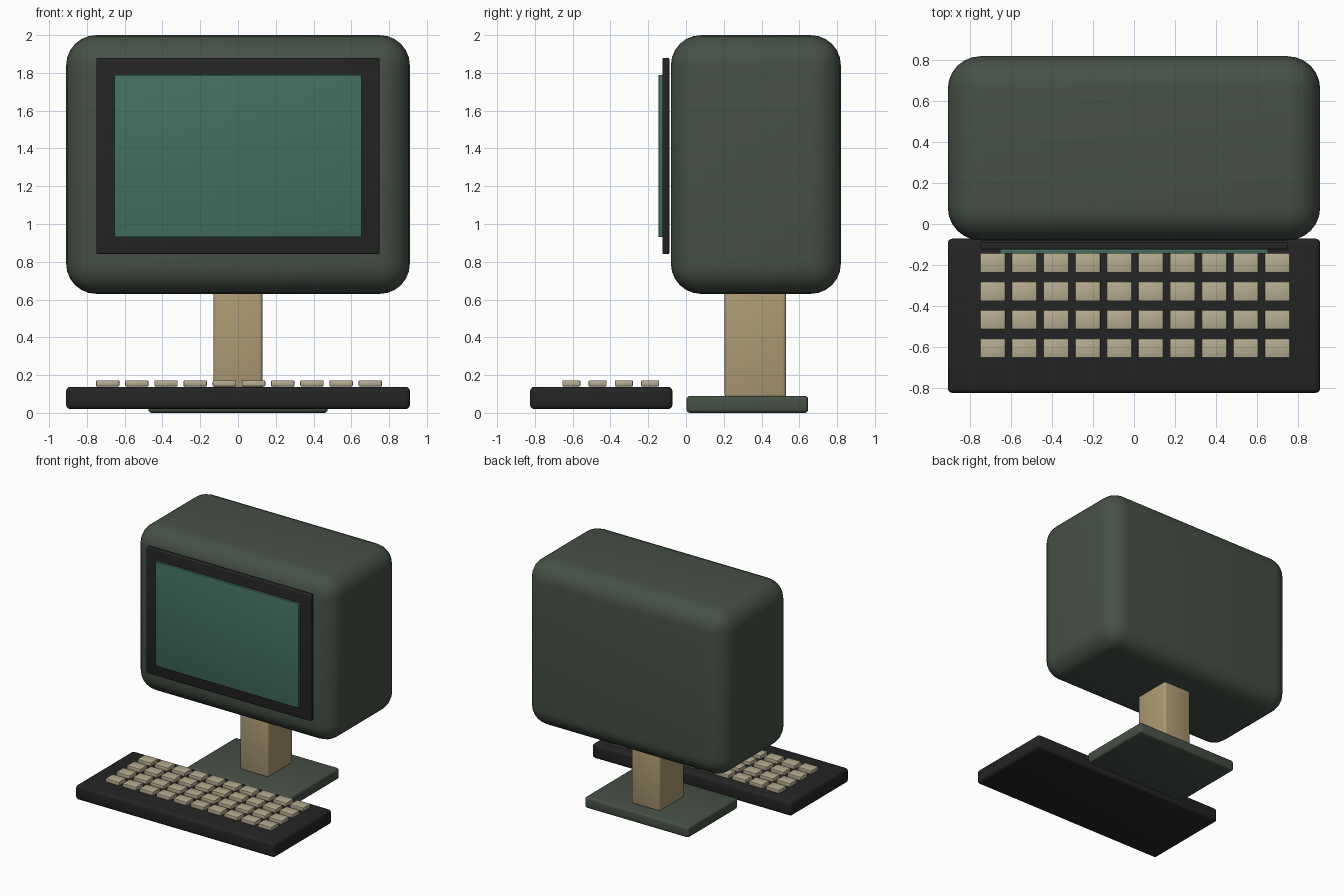
import bpy
import math

cube = bpy.data.objects.get("Cube")
if cube:
    bpy.data.objects.remove(cube, do_unlink=True)


def material(name, srgb):
    """Flat material from an sRGB hex colour, stored as linear values."""
    rgb = [int(srgb[i:i + 2], 16) / 255 for i in (0, 2, 4)]
    colour = [((c + 0.055) / 1.055) ** 2.4 for c in rgb] + [1.0]
    mat = bpy.data.materials.new(name)
    mat.use_nodes = True
    mat.diffuse_color = colour
    bsdf = mat.node_tree.nodes["Principled BSDF"]
    bsdf.inputs["Base Color"].default_value = colour
    bsdf.inputs["Roughness"].default_value = 0.7
    return mat


green = material("dark green casing", "465046")
black = material("black plastic", "242424")
glass = material("teal screen", "42705F")
tan = material("tan stand", "AC9A72")
cream = material("cream keys", "B5AC8F")


def box(name, x, y, z, mat, bevel, segments=3):
    """Rounded box spanning the given (low, high) ranges."""
    spans = (x, y, z)
    bpy.ops.mesh.primitive_cube_add(size=1, location=[(a + b) / 2 for a, b in spans])
    obj = bpy.context.object
    obj.name = obj.data.name = name
    obj.scale = [b - a for a, b in spans]
    bpy.ops.object.transform_apply(location=False, rotation=False, scale=True)
    obj.data.materials.append(mat)
    mod = obj.modifiers.new("rounding", "BEVEL")
    mod.width = bevel
    mod.segments = segments
    bpy.ops.object.modifier_apply(modifier=mod.name)
    bpy.ops.object.shade_smooth_by_angle(angle=math.radians(40))
    return obj


# Monitor
box("monitor_casing", (-0.91, 0.91), (-0.08, 0.82), (0.63, 2.0), green, 0.16, 6)
box("screen_bezel", (-0.75, 0.75), (-0.125, -0.088), (0.84, 1.88), black, 0.008)
box("screen", (-0.655, 0.655), (-0.145, -0.122), (0.93, 1.79), glass, 0.004)

# Stand
box("stand_post", (-0.13, 0.13), (0.205, 0.53), (0.08, 0.66), tan, 0.018)
box("stand_base", (-0.475, 0.475), (0.003, 0.647), (0.0, 0.09), green, 0.018)

# Keyboard
box("keyboard_body", (-0.91, 0.91), (-0.825, -0.072), (0.02, 0.138), black, 0.022)
for row in range(4):
    for column in range(10):
        x = -0.752 + column * 0.1545
        y = -0.655 + row * 0.139
        box(f"key_{row + 1}_{column + 1}", (x, x + 0.124), (y, y + 0.096),
            (0.14, 0.172), cream, 0.006, 2)
